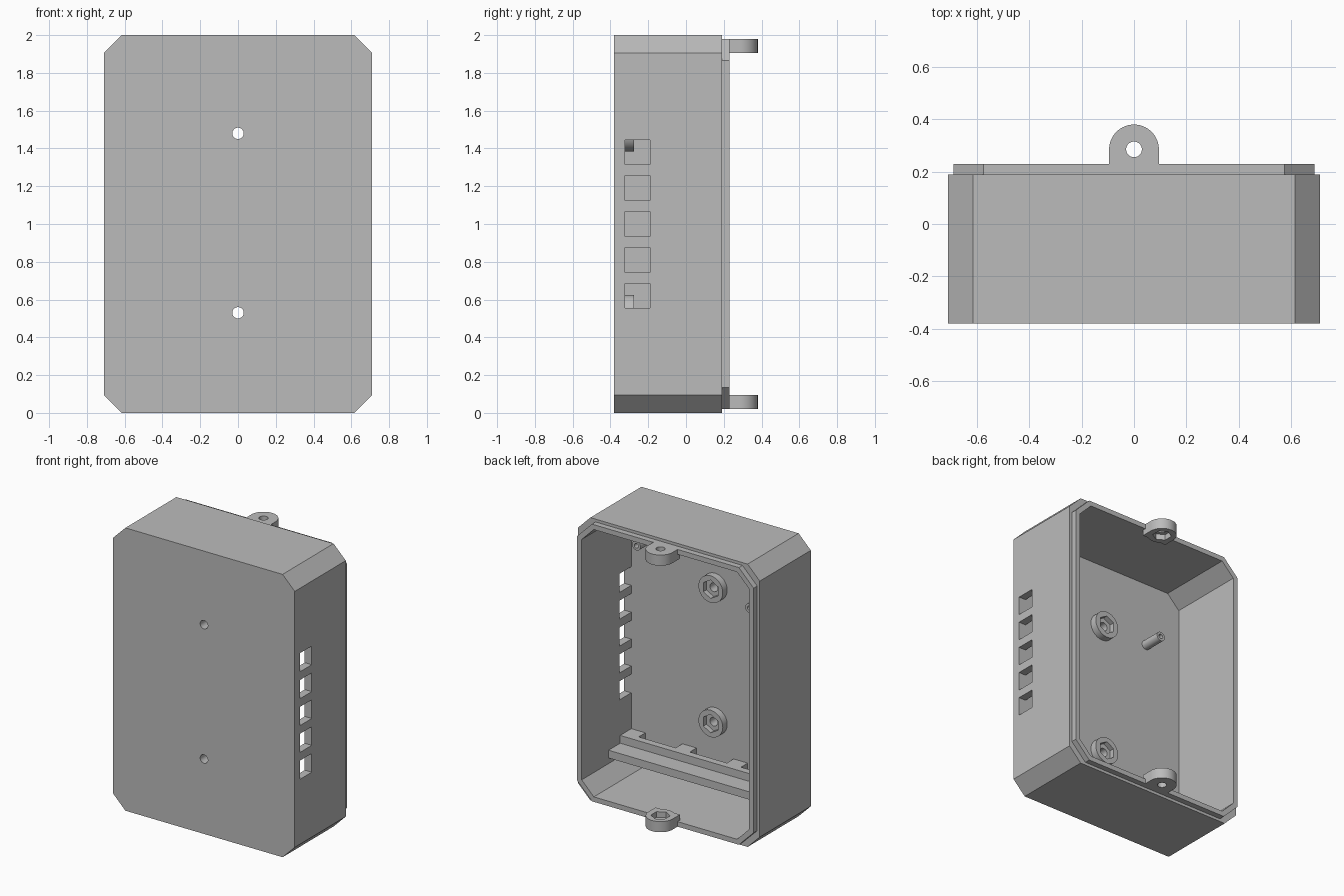
import bpy, bmesh, math
from mathutils import Matrix, Vector

cube = bpy.data.objects.get("Cube")
if cube:
    bpy.data.objects.remove(cube, do_unlink=True)

grey = bpy.data.materials.new("plain_grey")
grey.use_nodes = True
colour = (0.5, 0.5, 0.5, 1)
grey.diffuse_color = colour
grey.node_tree.nodes["Principled BSDF"].inputs["Base Color"].default_value = colour

AXIS_ROT = {"z": Matrix(), "y": Matrix.Rotation(math.pi / 2, 4, "X")}


def finish(bm, name):
    bmesh.ops.recalc_face_normals(bm, faces=bm.faces)
    mesh = bpy.data.meshes.new(name)
    bm.to_mesh(mesh)
    bm.free()
    mesh.materials.append(grey)
    obj = bpy.data.objects.new(name, mesh)
    bpy.context.collection.objects.link(obj)
    return obj


def box(name, lo, hi):
    lo, hi = Vector(lo), Vector(hi)
    bm = bmesh.new()
    bmesh.ops.create_cube(bm, size=1)
    bmesh.ops.scale(bm, vec=hi - lo, verts=bm.verts)
    bmesh.ops.translate(bm, vec=(lo + hi) / 2, verts=bm.verts)
    return finish(bm, name)


def cylinder(name, centre, radius, length, axis, sides=48):
    bm = bmesh.new()
    bmesh.ops.create_cone(bm, cap_ends=True, segments=sides, radius1=radius,
                          radius2=radius, depth=length)
    bmesh.ops.transform(bm, matrix=Matrix.Translation(centre) @ AXIS_ROT[axis],
                        verts=bm.verts)
    return finish(bm, name)


def combine(obj, others, operation="DIFFERENCE"):
    for other in others:
        mod = obj.modifiers.new("combine", "BOOLEAN")
        mod.operation, mod.solver, mod.object = operation, "EXACT", other
        bpy.context.view_layer.objects.active = obj
        bpy.ops.object.modifier_apply(modifier=mod.name)
        bpy.data.objects.remove(other, do_unlink=True)


def smooth(obj):
    bpy.ops.object.select_all(action="DESELECT")
    obj.select_set(True)
    bpy.context.view_layer.objects.active = obj
    bpy.ops.object.shade_smooth_by_angle(angle=math.radians(30))


def octagon(bm, y, inset, chamfer):
    # Rectangle with cut corners, standing in the xz plane
    w, h = 0.71 - inset, 1 - inset
    quarter = [(w, h - chamfer), (w - chamfer, h)]
    pts = quarter + [(-x, z) for x, z in reversed(quarter)]
    pts += [(-x, -z) for x, z in pts]
    return [bm.verts.new((x, y, z + 1)) for x, z in pts]


# Case: outer wall, stepped lip, cavity wall and floor as one closed skin
FRONT, FLOOR, RIM, LIP = -0.38, -0.325, 0.19, 0.23
WALL = 0.055
bm = bmesh.new()
rings = [octagon(bm, *ring) for ring in (
    (FRONT, 0, 0.095), (RIM, 0, 0.095), (RIM, 0.02, 0.115),
    (LIP, 0.02, 0.115), (LIP, WALL, 0.095), (FLOOR, WALL, 0.095))]
for a, b in zip(rings, rings[1:]):
    for i in range(8):
        j = (i + 1) % 8
        bm.faces.new((a[i], a[j], b[j], b[i]))
bm.faces.new(rings[0])
bm.faces.new(rings[-1])
case = finish(bm, "case")

# Five square vents in the left wall, two screw holes in the front
SCREW_Z = (0.53, 1.48)
cutters = [box("vent_cutter", (0.6, FLOOR + 0.001, 1 + k * 0.19 - 0.066),
               (0.8, -0.19, 1 + k * 0.19 + 0.066)) for k in range(-2, 3)]
cutters += [cylinder("hole_cutter", (0, -0.35, z), 0.03, 0.2, "y") for z in SCREW_Z]
combine(case, cutters)
smooth(case)

# Nut bosses around the screw holes
for name, z in zip(("lower_nut_boss", "upper_nut_boss"), SCREW_Z):
    boss = cylinder(name, (0, -0.301, z), 0.095, 0.052, "y")
    combine(boss, [cylinder("nut_cutter", (0, -0.27, z), 0.065, 0.08, "y", 6),
                   cylinder("hole_cutter", (0, -0.3, z), 0.03, 0.2, "y")])
    smooth(boss)

# Mounting lugs on the lip, nut pockets facing each other
for name, z, inward in (("lower_lug", 0.0575, 1), ("upper_lug", 1.9425, -1)):
    lug = cylinder(name, (0, 0.285, z), 0.095, 0.075, "z", 64)
    combine(lug, [box("lug_root", (-0.095, 0.205, z - 0.0375),
                      (0.095, 0.285, z + 0.0375))], "UNION")
    combine(lug, [cylinder("hole_cutter", (0, 0.285, z), 0.03, 0.2, "z"),
                  cylinder("nut_cutter", (0, 0.285, z + inward * 0.0375),
                           0.062, 0.08, "z", 6)])
    smooth(lug)

# Hollow board posts
for name, x, z in (("right_post", -0.375, 1.485), ("left_post", 0.51, 1.69)):
    post = cylinder(name, (x, -0.25, z), 0.033, 0.154, "y", 32)
    combine(post, [cylinder("pilot_cutter", (x, -0.19, z), 0.016, 0.12, "y", 24)])
    smooth(post)

# Board shelf with a raised rail and spacer tabs near the bottom
INNER = 0.657
box("shelf", (-INNER, FLOOR - 0.002, 0.19), (INNER, -0.07, 0.245))
box("shelf_rail", (-INNER, -0.25, 0.243), (INNER, -0.2, 0.3))
for k in range(4):
    x = -0.6 + 0.4 * k
    box("shelf_tab", (x - 0.055, FLOOR - 0.002, 0.243), (x + 0.055, -0.248, 0.3))
